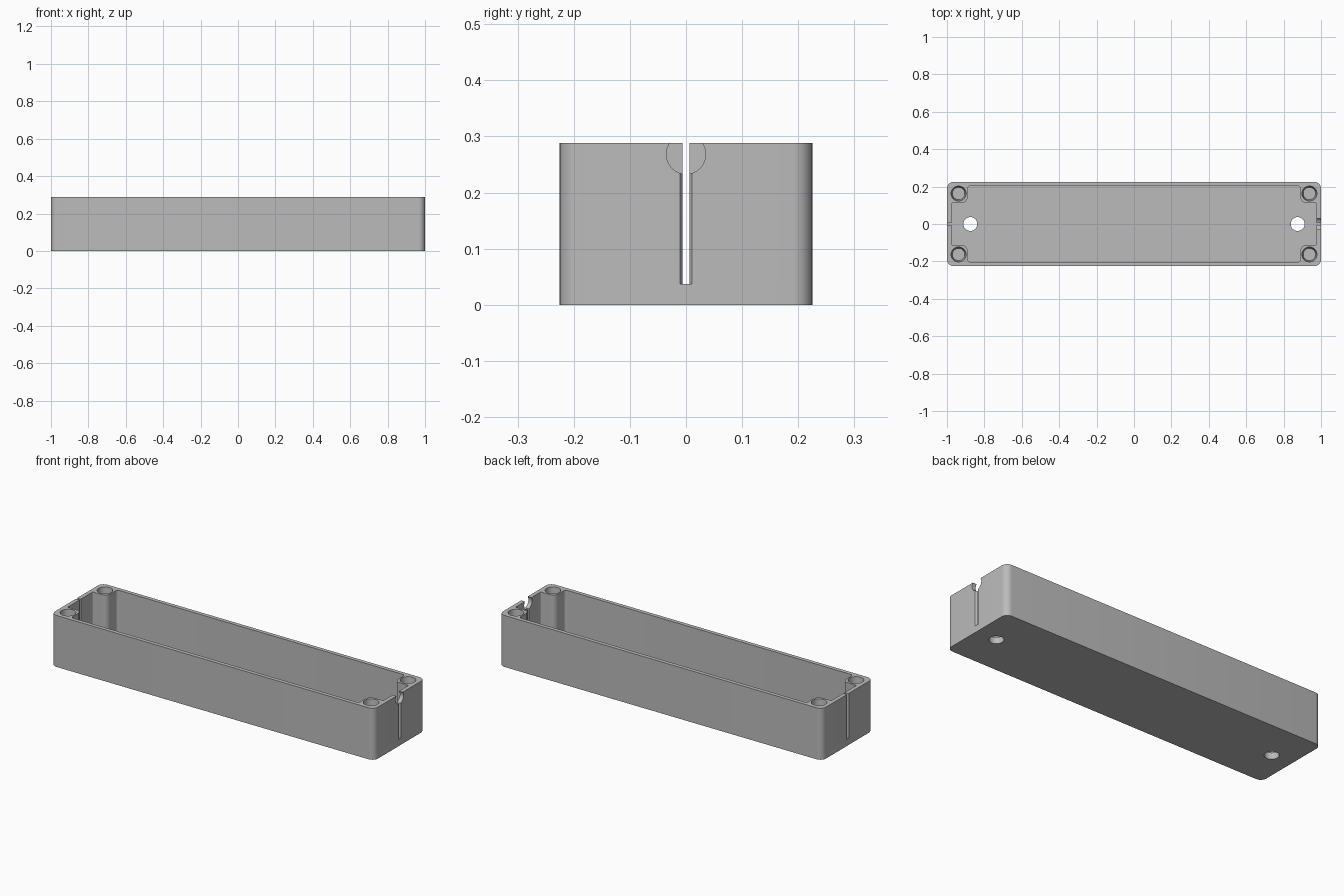
import bpy, bmesh, math
from mathutils import Vector, Matrix

if "Cube" in bpy.data.objects:
    bpy.data.objects.remove(bpy.data.objects["Cube"])

HEIGHT, FLOOR, OVER = 0.288, 0.036, 0.32

grey = bpy.data.materials.new("light grey plastic")
grey.use_nodes = True
colour = (0.5, 0.5, 0.5, 1)
grey.diffuse_color = colour
grey.node_tree.nodes["Principled BSDF"].inputs["Base Color"].default_value = colour


def rounded(corners, steps=8):
    """Round each (x, y, radius) right-angled corner of a closed outline."""
    out = []
    for i, (x, y, r) in enumerate(corners):
        p = Vector((x, y))
        a = (Vector(corners[i - 1][:2]) - p).normalized() * r
        b = (Vector(corners[(i + 1) % len(corners)][:2]) - p).normalized() * r
        for k in range(steps + 1):
            t = math.pi / 2 * k / steps
            out.append(p + a * (1 - math.sin(t)) + b * (1 - math.cos(t)))
    return out


def new_object(name, bm):
    bmesh.ops.recalc_face_normals(bm, faces=bm.faces)
    mesh = bpy.data.meshes.new(name)
    bm.to_mesh(mesh)
    bm.free()
    mesh.materials.append(grey)
    obj = bpy.data.objects.new(name, mesh)
    bpy.context.collection.objects.link(obj)
    return obj


def prism(name, outline, z0, z1):
    bm = bmesh.new()
    face = bm.faces.new([bm.verts.new((x, y, z0)) for x, y in outline])
    top = bmesh.ops.extrude_face_region(bm, geom=[face])["geom"]
    bmesh.ops.translate(bm, vec=(0, 0, z1 - z0),
                        verts=[v for v in top if isinstance(v, bmesh.types.BMVert)])
    return new_object(name, bm)


def cone(name, centre, r_low, r_high, depth, turn=0):
    bm = bmesh.new()
    place = Matrix.Translation(centre) @ Matrix.Rotation(turn, 4, "Y")
    bmesh.ops.create_cone(bm, cap_ends=True, segments=48, radius1=r_low,
                          radius2=r_high, depth=depth, matrix=place)
    return new_object(name, bm)


def cut(body, cutter):
    mod = body.modifiers.new("cut", "BOOLEAN")
    mod.operation, mod.solver, mod.object = "DIFFERENCE", "EXACT", cutter
    bpy.context.view_layer.objects.active = body
    bpy.ops.object.modifier_apply(modifier=mod.name)
    bpy.data.objects.remove(cutter)


# Outer shell with rounded vertical corners
r = 0.035
shell = prism("enclosure_base", rounded(
    [(1, -0.225, r), (1, 0.225, r), (-1, 0.225, r), (-1, -0.225, r)]), 0, HEIGHT)

# Cavity, stepped in around the four screw posts
quarter = [(0.977, 0.112, 0.006), (0.89, 0.112, 0.032), (0.89, 0.203, 0.014)]
cavity = []
for sx, sy in [(1, 1), (-1, 1), (-1, -1), (1, -1)]:
    part = [(x * sx, y * sy, rad) for x, y, rad in quarter]
    cavity += part if sx * sy > 0 else part[::-1]
cut(shell, prism("cavity_cutter", rounded(cavity), FLOOR, OVER))

# Slightly tapered screw holes in the posts
for sx in (1, -1):
    for sy in (1, -1):
        cut(shell, cone("screw_cutter", (0.938 * sx, 0.163 * sy, HEIGHT - 0.05),
                        0.033, 0.04, 0.102))

# Mounting holes in the floor and flared cable slots in the end walls
for side in (1, -1):
    cut(shell, cone("mount_cutter", (0.875 * side, 0, 0), 0.037, 0.037, 0.2))
    half = [(0.96, 0.006), (0.991, 0.006), (0.996, 0.0075), (1, 0.011), (1.02, 0.011)]
    slot = [(x * side, y) for x, y in half]
    slot += [(x, -y) for x, y in reversed(slot)]
    cut(shell, prism("slot_cutter", slot, FLOOR + 0.001, OVER))

# Round cable entry at the left end
cut(shell, cone("cable_cutter", (0.99, 0, 0.268), 0.035, 0.035, 0.06, math.pi / 2))

# Smooth curves, crisp edges
bpy.ops.object.select_all(action="DESELECT")
shell.select_set(True)
bpy.context.view_layer.objects.active = shell
bpy.ops.object.shade_smooth_by_angle(angle=math.radians(30))
